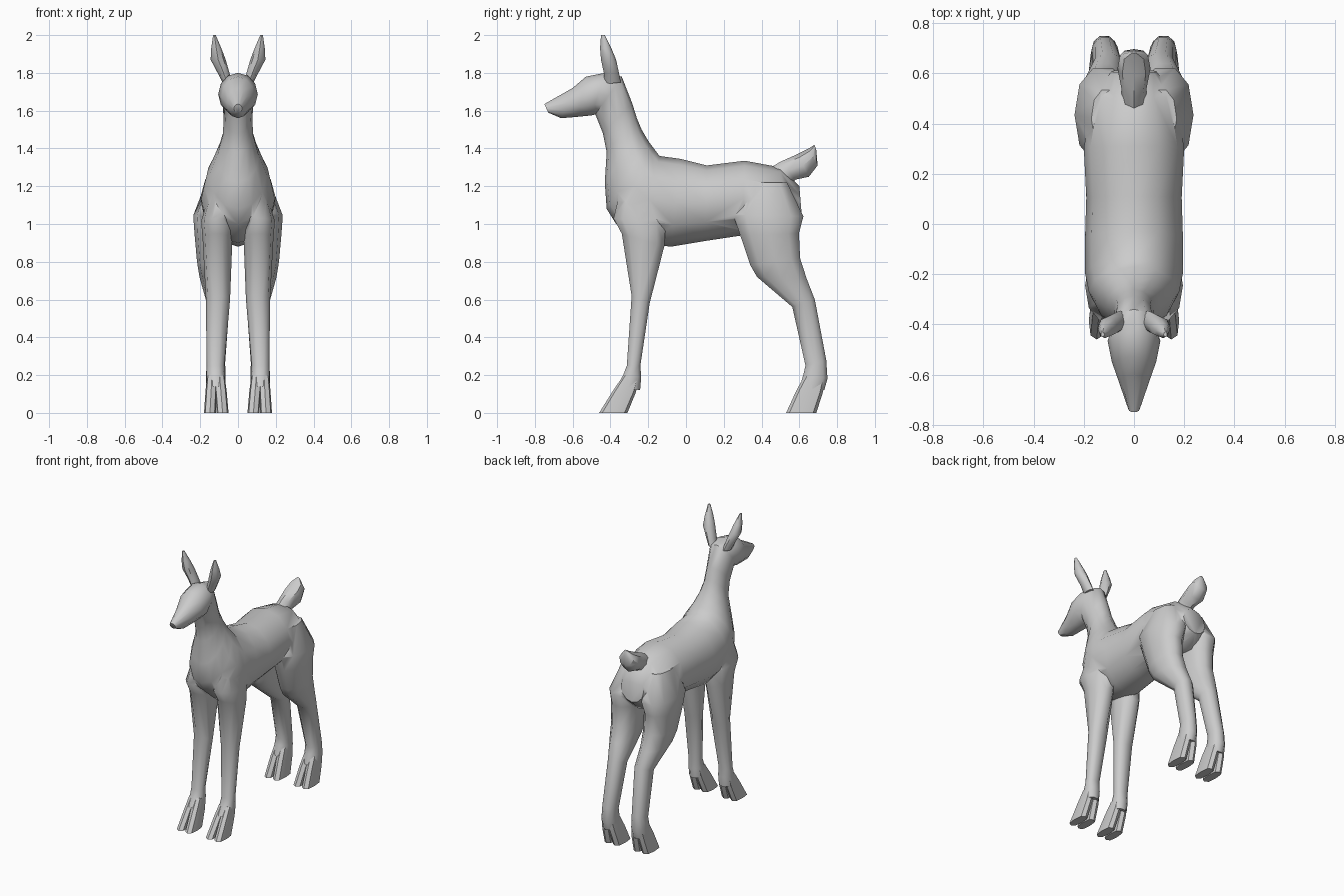
import bpy, bmesh, math


def finish(obj, angle=45):
    bpy.ops.object.select_all(action='DESELECT')
    obj.select_set(True)
    bpy.context.view_layer.objects.active = obj
    bpy.ops.object.shade_smooth_by_angle(angle=math.radians(angle))


def spow(v, e):
    return math.copysign(abs(v) ** e, v) if abs(v) > 1e-6 else 0.0


def add_loft(bm, sections, n, e=1.0, sign=1):
    """Section = (ya, za, yb, zb, x0, x1): two opposite rim points and the x range."""
    rings = []
    for ya, za, yb, zb, x0, x1 in sections:
        ym, zm, xm, xr = (ya + yb) / 2, (za + zb) / 2, (x0 + x1) / 2, (x1 - x0) / 2
        ring = []
        for k in range(n):
            t = 2 * math.pi * k / n
            c, s = spow(math.cos(t), e), spow(math.sin(t), e)
            ring.append(bm.verts.new((sign * (xm + xr * c),
                                      ym + (ya - ym) * s, zm + (za - zm) * s)))
        rings.append(ring)
    for r, q in zip(rings, rings[1:]):
        for k in range(n):
            j = (k + 1) % n
            bm.faces.new((r[k], r[j], q[j], q[k]))
    bm.faces.new(rings[0])
    bm.faces.new(rings[-1])


def make(name, lofts, n=12, e=1.0, signs=(1,)):
    bm = bmesh.new()
    for sections in lofts:
        for sg in signs:
            add_loft(bm, sections, n, e, sg)
    bmesh.ops.recalc_face_normals(bm, faces=bm.faces)
    mesh = bpy.data.meshes.new(name)
    bm.to_mesh(mesh)
    bm.free()
    obj = bpy.data.objects.new(name, mesh)
    bpy.context.collection.objects.link(obj)
    return obj


def centred(rows):
    return [(a, b, c, d, -w, w) for a, b, c, d, w in rows]


# Torso, neck and head in one sweep: top point, bottom point, half width
body = make("body", [centred([
    (0.60, 1.20, 0.615, 1.02, 0.09),
    (0.50, 1.30, 0.53, 0.94, 0.16),
    (0.31, 1.335, 0.30, 0.94, 0.20),
    (0.11, 1.31, 0.10, 0.91, 0.19),
    (-0.03, 1.345, -0.08, 0.88, 0.195),
    (-0.14, 1.36, -0.25, 0.90, 0.195),
    (-0.17, 1.40, -0.37, 1.00, 0.18),
    (-0.20, 1.44, -0.42, 1.08, 0.15),
    (-0.235, 1.50, -0.43, 1.22, 0.11),
    (-0.26, 1.56, -0.42, 1.38, 0.08),
    (-0.285, 1.64, -0.44, 1.48, 0.076),
    (-0.34, 1.78, -0.48, 1.58, 0.085),
    (-0.43, 1.80, -0.50, 1.575, 0.105),
    (-0.53, 1.78, -0.57, 1.568, 0.088),
    (-0.60, 1.72, -0.66, 1.56, 0.06),
    (-0.75, 1.635, -0.73, 1.59, 0.022)])])

# Legs: front point, back point, inner x, outer x
front_leg = [
    (-0.36, 1.15, -0.15, 1.15, 0.04, 0.155),
    (-0.39, 1.03, -0.10, 1.00, 0.02, 0.195),
    (-0.345, 0.95, -0.11, 0.88, 0.03, 0.187),
    (-0.29, 0.62, -0.19, 0.58, 0.042, 0.17),
    (-0.315, 0.25, -0.24, 0.25, 0.072, 0.166),
    (-0.335, 0.20, -0.235, 0.19, 0.068, 0.168),
    (-0.37, 0.14, -0.24, 0.12, 0.066, 0.168)]
hind_leg = [
    (0.30, 1.22, 0.54, 1.22, 0.04, 0.17),
    (0.24, 1.05, 0.63, 1.04, 0.01, 0.237),
    (0.28, 0.94, 0.605, 0.95, 0.03, 0.23),
    (0.335, 0.78, 0.61, 0.82, 0.035, 0.217),
    (0.37, 0.72, 0.645, 0.71, 0.04, 0.203),
    (0.56, 0.56, 0.685, 0.60, 0.045, 0.165),
    (0.63, 0.25, 0.745, 0.28, 0.068, 0.165),
    (0.62, 0.21, 0.752, 0.18, 0.066, 0.17),
    (0.60, 0.14, 0.735, 0.12, 0.066, 0.17)]

# Merge the legs into the body for one continuous skin
for rows in (front_leg, hind_leg):
    for sg in (1, -1):
        leg = make("leg", [rows], 10, 0.9, (sg,))
        mod = body.modifiers.new("merge", 'BOOLEAN')
        mod.operation, mod.solver, mod.object = 'UNION', 'EXACT', leg
        bpy.context.view_layer.objects.active = body
        bpy.ops.object.modifier_apply(modifier=mod.name)
        bpy.data.objects.remove(leg)
finish(body, 50)


# Cloven hooves: two toes per foot
def toes(rows):
    return [[r + x for r, x in zip(rows, xs)] for xs in (
        [(0.07, 0.125), (0.06, 0.122), (0.05, 0.113)],
        [(0.11, 0.165), (0.112, 0.172), (0.117, 0.18)])]


finish(make("front_hooves", toes([(-0.33, 0.20, -0.25, 0.18), (-0.385, 0.12, -0.265, 0.11),
                                  (-0.46, 0, -0.31, 0)]), 8, 0.7, (1, -1)))
finish(make("hind_hooves", toes([(0.63, 0.20, 0.735, 0.17), (0.585, 0.12, 0.725, 0.11),
                                 (0.53, 0, 0.69, 0)]), 8, 0.7, (1, -1)))

# Ears
finish(make("ears", [[
    (-0.43, 1.74, -0.345, 1.75, 0.03, 0.08),
    (-0.435, 1.80, -0.355, 1.80, 0.045, 0.108),
    (-0.45, 1.87, -0.37, 1.87, 0.065, 0.145),
    (-0.455, 1.93, -0.395, 1.93, 0.088, 0.142),
    (-0.45, 2.0, -0.43, 2.0, 0.118, 0.132)]], 8, 1.0, (1, -1)))

# Upturned tail
finish(make("tail", [centred([
    (0.45, 1.30, 0.54, 1.20, 0.05),
    (0.50, 1.33, 0.58, 1.235, 0.05),
    (0.59, 1.37, 0.65, 1.25, 0.066),
    (0.65, 1.40, 0.697, 1.31, 0.055),
    (0.68, 1.42, 0.69, 1.39, 0.012)])], 8))
